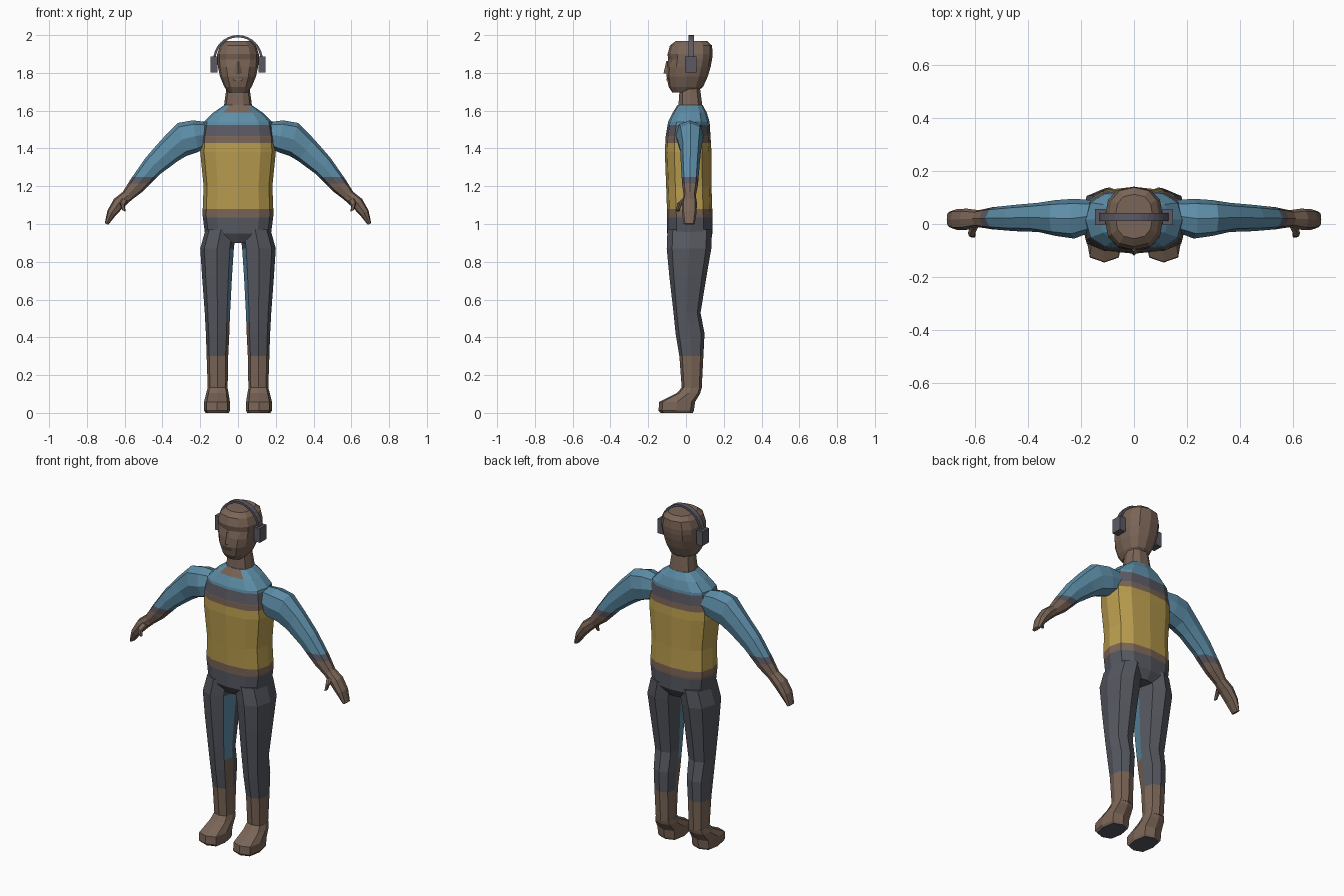
import bpy, bmesh, math
from mathutils import Vector

if "Cube" in bpy.data.objects:
    bpy.data.objects.remove(bpy.data.objects["Cube"], do_unlink=True)

COLOURS = {
    "skin_brown": (0.195, 0.130, 0.095),
    "vest_yellow": (0.48, 0.33, 0.075),
    "sleeve_blue": (0.110, 0.270, 0.390),
    "trouser_grey": (0.092, 0.097, 0.117),
    "band_slate": (0.105, 0.100, 0.125),
}
NAMES = list(COLOURS)
BROWN, YELLOW, BLUE, GREY, SLATE = range(5)
MATS = []
for name, rgb in COLOURS.items():
    m = bpy.data.materials.new(name)
    m.use_nodes = True
    m.diffuse_color = (*rgb, 1)
    bsdf = m.node_tree.nodes["Principled BSDF"]
    bsdf.inputs["Base Color"].default_value = (*rgb, 1)
    bsdf.inputs["Roughness"].default_value = 0.8
    MATS.append(m)


def finish(name, bm, bands, rule=None):
    """Cut at band heights, colour faces by height and make the object.
    bands: (upper height, colour) from bottom to top."""
    for z, _ in bands[:-1]:
        bmesh.ops.bisect_plane(bm, geom=bm.verts[:] + bm.edges[:] + bm.faces[:],
                               plane_co=(0, 0, z), plane_no=(0, 0, 1), dist=1e-5)
    bmesh.ops.recalc_face_normals(bm, faces=bm.faces[:])
    for f in bm.faces:
        c = f.calc_center_median()
        f.material_index = next((col for z, col in bands if c.z < z), bands[-1][1])
        if rule:
            special = rule(c, f.normal)
            if special is not None:
                f.material_index = special
    me = bpy.data.meshes.new(name)
    bm.to_mesh(me)
    bm.free()
    for m in MATS:
        me.materials.append(m)
    ob = bpy.data.objects.new(name, me)
    bpy.context.collection.objects.link(ob)
    return ob


def loft(rings, sides, power=0.8):
    """Skin of rounded sections; each ring is (centre, u axis, v axis)."""
    bm = bmesh.new()
    loops = []
    for c, u, v in rings:
        loop = []
        for i in range(sides):
            a = math.tau * i / sides
            ca, sa = math.cos(a), math.sin(a)
            ca = math.copysign(abs(ca) ** power, ca) if abs(ca) > 1e-6 else 0
            sa = math.copysign(abs(sa) ** power, sa) if abs(sa) > 1e-6 else 0
            loop.append(bm.verts.new(Vector(c) + Vector(u) * ca + Vector(v) * sa))
        loops.append(loop)
    for a, b in zip(loops, loops[1:]):
        for i in range(sides):
            j = (i + 1) % sides
            bm.faces.new((a[i], a[j], b[j], b[i]))
    bm.faces.new(loops[0][::-1])
    bm.faces.new(loops[-1])
    return bm


def upright(rows, s=1):
    """Rings from rows of z, x min, x max, y min, y max."""
    return [((s * (x0 + x1) / 2, (y0 + y1) / 2, z),
             ((x1 - x0) / 2, 0, 0), (0, (y1 - y0) / 2, 0))
            for z, x0, x1, y0, y1 in rows]


def centred(rows):
    return upright([(z, -w, w, y0, y1) for z, w, y0, y1 in rows])


def box(name, centre, size, colour):
    bm = bmesh.new()
    bmesh.ops.create_cube(bm, size=1)
    bmesh.ops.scale(bm, vec=size, verts=bm.verts[:])
    bmesh.ops.translate(bm, vec=centre, verts=bm.verts[:])
    return finish(name, bm, [(9, colour)])


# Torso with striped vest and an open neckline at the front
torso = loft(centred([
    (0.90, 0.10, -0.07, 0.11), (0.95, 0.175, -0.10, 0.14), (1.05, 0.188, -0.10, 0.14),
    (1.20, 0.182, -0.105, 0.135), (1.38, 0.200, -0.112, 0.135), (1.46, 0.196, -0.108, 0.13),
    (1.54, 0.182, -0.095, 0.125), (1.59, 0.13, -0.07, 0.11), (1.63, 0.072, -0.045, 0.088)]), 12, 0.75)
finish("torso", torso,
       [(1.035, GREY), (1.08, BROWN), (1.43, YELLOW), (1.465, BROWN), (1.525, SLATE), (1.7, BLUE)],
       lambda c, n: BROWN if c.z > 1.57 and abs(c.x) < 0.05 and n.y < -0.3 else None)

# Neck
finish("neck", loft(centred([(1.60, 0.076, -0.045, 0.09), (1.635, 0.073, -0.042, 0.088),
                             (1.73, 0.060, -0.035, 0.075)]), 10), [(9, BROWN)])

# Head, with shallow eye hollows pushed into the front
head = loft(centred([
    (1.695, 0.05, -0.072, 0.05), (1.725, 0.072, -0.092, 0.09), (1.78, 0.095, -0.103, 0.115),
    (1.83, 0.106, -0.10, 0.13), (1.87, 0.110, -0.096, 0.138), (1.90, 0.110, -0.097, 0.141),
    (1.945, 0.095, -0.085, 0.138), (1.968, 0.070, -0.055, 0.112)]), 12)
for v in head.verts:
    if abs(v.co.z - 1.87) < 0.01 and v.co.y < -0.05 and abs(v.co.x) > 0.02:
        v.co.y += 0.012
finish("head", head, [(9, BROWN)])

# Nose and mouth
nose = bmesh.new()
bmesh.ops.create_cone(nose, cap_ends=True, segments=4, radius1=0.022, radius2=0.007, depth=0.065)
bmesh.ops.translate(nose, vec=(0, -0.097, 1.83), verts=nose.verts[:])
finish("nose", nose, [(9, BROWN)])
box("mouth", (0, -0.100, 1.765), (0.045, 0.008, 0.008), BROWN)

# Headphone band: a flat strap swept over the head
band = bmesh.new()
prev = None
for i in range(17):
    a = math.pi * i / 16
    ring = [band.verts.new((r * math.cos(a), y, 1.865 + (r + 0.003) * math.sin(a)))
            for r, y in ((0.120, 0.012), (0.132, 0.012), (0.132, 0.042), (0.120, 0.042))]
    if prev:
        for k in range(4):
            n = (k + 1) % 4
            band.faces.new((prev[k], prev[n], ring[n], ring[k]))
    else:
        band.faces.new(ring)
    prev = ring
band.faces.new(prev)
finish("headphone_band", band, [(9, SLATE)])

for s, side in ((1, "left"), (-1, "right")):
    box(side + "_ear_cup", (s * 0.127, 0.026, 1.845), (0.038, 0.060, 0.085), SLATE)

    # Arm and hand: x, z, half thickness, tilt in degrees, y min, y max
    rings = []
    for x, z, h, tilt, y0, y1 in (
            (0.16, 1.475, 0.065, 85, -0.03, 0.09), (0.225, 1.465, 0.085, 80, -0.055, 0.095),
            (0.295, 1.448, 0.090, 75, -0.045, 0.09), (0.36, 1.392, 0.072, 55, -0.03, 0.08),
            (0.45, 1.308, 0.058, 48, -0.027, 0.072), (0.535, 1.205, 0.046, 42, -0.02, 0.063),
            (0.585, 1.150, 0.032, 40, -0.012, 0.052), (0.630, 1.112, 0.034, 38, -0.022, 0.058),
            (0.668, 1.06, 0.026, 28, -0.022, 0.056), (0.696, 1.00, 0.010, 20, -0.012, 0.046)):
        t = math.radians(tilt)
        rings.append(((s * x, (y0 + y1) / 2, z), (s * h * math.cos(t), 0, h * math.sin(t)),
                      (0, (y1 - y0) / 2, 0)))
    finish(side + "_arm", loft(rings, 8), [(1.215, BROWN), (1.25, SLATE), (9, BLUE)])

    # Thumb
    thumb = [((s * x, y, z), (s * r, 0, r * 0.5), (0, r, 0)) for x, y, z, r in
             ((0.600, -0.005, 1.13, 0.016), (0.612, -0.035, 1.105, 0.014), (0.605, -0.043, 1.07, 0.009))]
    finish(side + "_thumb", loft(thumb, 6), [(9, BROWN)])

    # Leg, with a blue and brown inset panel on the inner front
    leg = loft(upright([
        (0.125, 0.055, 0.160, -0.022, 0.083), (0.30, 0.052, 0.166, -0.035, 0.092),
        (0.42, 0.046, 0.170, -0.055, 0.098), (0.53, 0.042, 0.176, -0.066, 0.077),
        (0.72, 0.032, 0.190, -0.088, 0.108), (0.87, 0.022, 0.200, -0.102, 0.134),
        (0.97, 0.010, 0.172, -0.098, 0.138)], s), 8)

    def inner_panel(c, n, s=s):
        if n.x * s < -0.55 and n.y < -0.1 and 0.3 < c.z < 0.87:
            return BLUE if c.z > 0.48 else BROWN

    finish(side + "_leg", leg, [(0.30, BROWN), (0.48, GREY), (0.87, GREY), (9, GREY)], inner_panel)

    # Shoe with a dark sole
    shoe = loft(upright([
        (0.0, 0.048, 0.172, -0.135, 0.036), (0.012, 0.043, 0.180, -0.145, 0.042),
        (0.058, 0.043, 0.180, -0.143, 0.048), (0.105, 0.050, 0.168, -0.048, 0.076),
        (0.135, 0.056, 0.160, -0.022, 0.082)], s), 8, 0.65)
    finish(side + "_shoe", shoe, [(9, BROWN)], lambda c, n: GREY if n.z < -0.9 else None)
